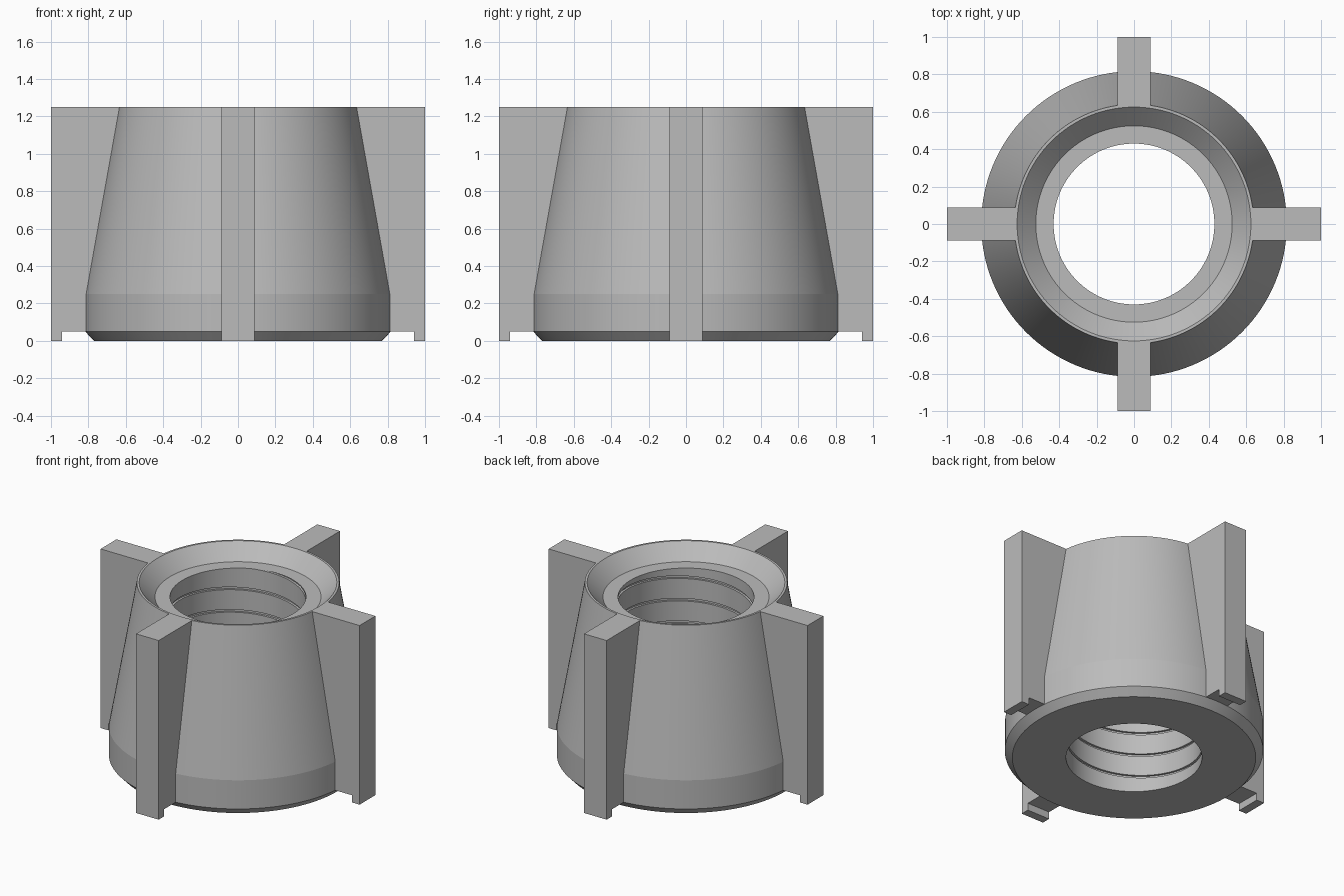
import bpy, bmesh, math

cube = bpy.data.objects.get("Cube")
if cube:
    bpy.data.objects.remove(cube)

HEIGHT, LEDGE, BORE = 1.25, 1.15, 0.43
PITCH, GROOVE = 0.157, 0.018
SEGMENTS = 128

grey = bpy.data.materials.new("light grey")
grey.use_nodes = True
colour = (0.5, 0.5, 0.5, 1)
grey.diffuse_color = colour
grey.node_tree.nodes["Principled BSDF"].inputs["Base Color"].default_value = colour


def make_object(name, bm):
    mesh = bpy.data.meshes.new(name)
    bm.to_mesh(mesh)
    bm.free()
    mesh.materials.append(grey)
    obj = bpy.data.objects.new(name, mesh)
    bpy.context.collection.objects.link(obj)
    return obj


def sweep(bm, profile, rise=0.0):
    """Revolve (radius, z) points, climbing by rise per turn, kept inside the bore."""
    columns = []
    for i in range(SEGMENTS + 1):
        turn = i / SEGMENTS
        a = turn * math.tau
        column = []
        for r, z in profile:
            if rise:
                z = min(max(z + rise * turn, 0), LEDGE)
            column.append(bm.verts.new((r * math.cos(a), r * math.sin(a), z)))
        columns.append(column)
    for left, right in zip(columns, columns[1:]):
        for j in range(len(profile) - 1):
            quad = (left[j], right[j], right[j + 1], left[j + 1])
            heights = [v.co.z for v in quad]
            # Clamped thread faces are flat and not needed
            if rise and max(heights) - min(heights) < 1e-5:
                continue
            bm.faces.new(quad)


# Body: chamfered foot, tapered wall, thin rim, funnel and ledge
bm = bmesh.new()
sweep(bm, [(BORE, 0), (0.77, 0), (0.817, 0.05), (0.817, 0.25), (0.64, HEIGHT),
           (0.625, HEIGHT), (0.525, LEDGE), (BORE, LEDGE)])

# Threaded bore: a fine helical groove running the full depth
thread = []
start = LEDGE - PITCH * 0.375 + GROOVE / 2
for k in range(2, -10, -1):
    z = start + k * PITCH
    thread += [(BORE, z), (BORE, z - PITCH + GROOVE),
               (BORE + 0.015, z - PITCH + GROOVE), (BORE + 0.015, z - PITCH)]
sweep(bm, thread, PITCH)

bmesh.ops.remove_doubles(bm, verts=bm.verts[:], dist=1e-5)
bmesh.ops.dissolve_degenerate(bm, edges=bm.edges[:], dist=1e-5)
loose = [v for v in bm.verts if not v.link_faces]
bmesh.ops.delete(bm, geom=loose, context="VERTS")
body = make_object("threaded_body", bm)

bpy.ops.object.select_all(action="DESELECT")
body.select_set(True)
bpy.context.view_layer.objects.active = body
bpy.ops.object.shade_smooth_by_angle(angle=math.radians(7))


# Fins: four upright plates with a small lip at the outer foot
def make_fin(name, angle):
    outline = [(0.63, HEIGHT), (0.8, 0.25), (0.8, 0.05), (0.94, 0.05),
               (0.94, 0), (1, 0), (1, HEIGHT)]
    bm = bmesh.new()
    face = bm.faces.new([bm.verts.new((x, -0.0875, z)) for x, z in outline])
    swept = bmesh.ops.extrude_face_region(bm, geom=[face])
    moved = [g for g in swept["geom"] if isinstance(g, bmesh.types.BMVert)]
    bmesh.ops.translate(bm, verts=moved, vec=(0, 0.175, 0))
    bmesh.ops.recalc_face_normals(bm, faces=bm.faces[:])
    make_object(name, bm).rotation_euler.z = angle


for i, side in enumerate(("left", "back", "right", "front")):
    make_fin(side + "_fin", i * math.pi / 2)
